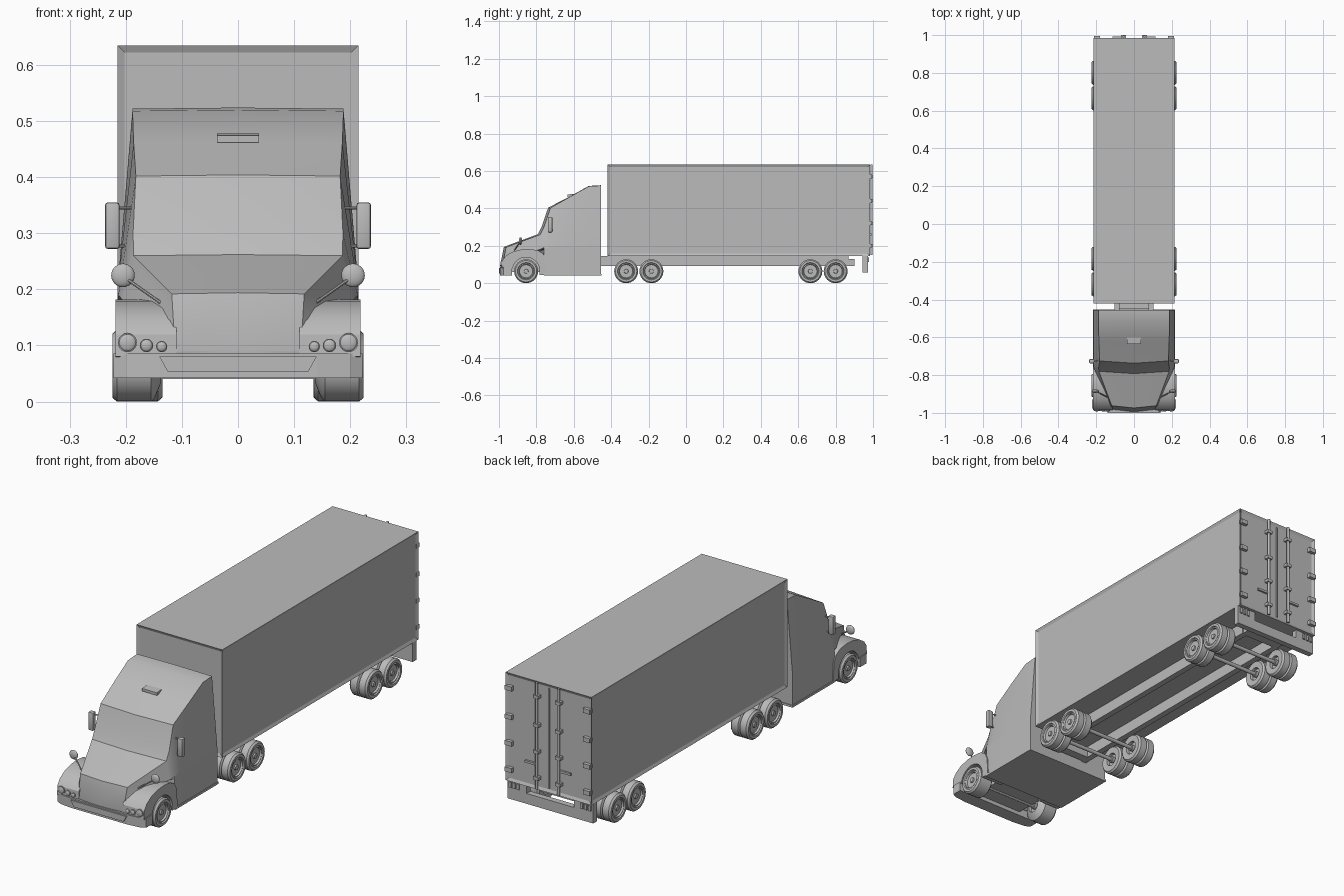
import bpy, bmesh, math
from mathutils import Vector

if "Cube" in bpy.data.objects:
    bpy.data.objects.remove(bpy.data.objects["Cube"], do_unlink=True)

grey = bpy.data.materials.new("plain_grey")
grey.use_nodes = True
GREY = (0.5, 0.5, 0.5, 1)
grey.diffuse_color = GREY
grey.node_tree.nodes["Principled BSDF"].inputs["Base Color"].default_value = GREY
SIDES = (("left", 1), ("right", -1))


def finish(name, bm, smooth=False):
    bmesh.ops.recalc_face_normals(bm, faces=bm.faces)
    me = bpy.data.meshes.new(name)
    bm.to_mesh(me)
    bm.free()
    me.materials.append(grey)
    ob = bpy.data.objects.new(name, me)
    bpy.context.collection.objects.link(ob)
    if smooth:
        bpy.ops.object.select_all(action="DESELECT")
        ob.select_set(True)
        bpy.context.view_layer.objects.active = ob
        bpy.ops.object.shade_smooth_by_angle(angle=math.radians(32))
    return ob


def box_mesh(x, y, z):
    bm = bmesh.new()
    for v in bmesh.ops.create_cube(bm, size=1)["verts"]:
        v.co = [lo + (c + 0.5) * (hi - lo) for c, (lo, hi) in zip(v.co, (x, y, z))]
    return bm


def box(name, x, y, z, bevel=0):
    bm = box_mesh(x, y, z)
    if bevel:
        bmesh.ops.bevel(bm, geom=bm.edges[:], offset=bevel, segments=2, affect="EDGES", profile=0.5)
    return finish(name, bm, bevel > 0)


def extrude(name, pts, axis, lo, hi, smooth=False):
    """Prism of a 2D outline: axis x takes (y, z), axis y (x, z), axis z (x, y)."""
    bm = bmesh.new()
    rings = []
    for t in (lo, hi):
        ring = []
        for p in pts:
            co = list(p)
            co.insert("xyz".index(axis), t)
            ring.append(bm.verts.new(co))
        bm.faces.new(ring)
        rings.append(ring)
    for i in range(len(pts)):
        j = (i + 1) % len(pts)
        bm.faces.new((rings[0][i], rings[0][j], rings[1][j], rings[1][i]))
    return finish(name, bm, smooth)


def rod(name, a, b, r, seg=12):
    a, b = Vector(a), Vector(b)
    bm = bmesh.new()
    bmesh.ops.create_cone(bm, cap_ends=True, segments=seg, radius1=r, radius2=r, depth=(b - a).length)
    bm.transform((b - a).to_track_quat("Z", "Y").to_matrix().to_4x4())
    bmesh.ops.translate(bm, verts=bm.verts, vec=(a + b) / 2)
    return finish(name, bm, True)


def ball(name, centre, scale):
    bm = bmesh.new()
    bmesh.ops.create_uvsphere(bm, u_segments=20, v_segments=12, radius=1)
    bmesh.ops.scale(bm, verts=bm.verts, vec=scale)
    bmesh.ops.translate(bm, verts=bm.verts, vec=centre)
    return finish(name, bm, True)


def wheel(name, side, y, profile, z=0.064):
    """Lathe a (radius, x) profile about the axle."""
    bm = bmesh.new()
    vs = [bm.verts.new((side * x, y, z + r)) for r, x in profile]
    es = [bm.edges.new(e) for e in zip(vs, vs[1:])]
    bmesh.ops.spin(bm, geom=vs + es, cent=(0, y, z), axis=(1, 0, 0), angle=math.tau, steps=32)
    bmesh.ops.remove_doubles(bm, verts=bm.verts, dist=0.0004)
    return finish(name, bm, True)


# Cargo box with recessed panels on the sides, front and back
bm = box_mesh((-0.215, 0.215), (-0.42, 0.985), (0.145, 0.635))
bm.normal_update()
panels = [f for f in bm.faces if abs(f.normal.z) < 0.5]
bmesh.ops.inset_individual(bm, faces=panels, thickness=0.018, depth=-0.006)
finish("cargo_box", bm)

# Rear doors: seam, lock bars, brackets and hinges
box("door_seam", (-0.003, 0.003), (0.975, 0.984), (0.163, 0.617))
for label, s in SIDES:
    rod(label + "_lock_bar", (s * 0.055, 0.992, 0.15), (s * 0.055, 0.992, 0.634), 0.006)
    for z in (0.2, 0.32, 0.44, 0.57):
        box(label + "_bar_bracket", (s * 0.055 - 0.013, s * 0.055 + 0.013), (0.976, 1.0), (z - 0.007, z + 0.007))
        box(label + "_hinge", (s * 0.196 - 0.017, s * 0.196 + 0.017), (0.976, 0.995), (z - 0.01, z + 0.01))
    box(label + "_bar_handle", (s * 0.085 - 0.03, s * 0.085 + 0.03), (0.984, 0.993), (0.255, 0.265))

# Rear underrun bumper with an open slot
box("rear_bumper", (-0.215, 0.215), (0.945, 0.972), (0.058, 0.105))
for label, s in SIDES:
    box(label + "_bumper_post", (s * 0.167 - 0.048, s * 0.167 + 0.048), (0.945, 0.972), (0.105, 0.146))
    for x in (0.16, 0.18, 0.2):
        box(label + "_rear_lamp", (s * x - 0.006, s * x + 0.006), (0.972, 0.978), (0.112, 0.138))

# Chassis rails and cross members
for label, s in SIDES:
    box(label + "_chassis_rail", (s * 0.09 - 0.014, s * 0.09 + 0.014), (-0.46, 0.87), (0.092, 0.146))
for y in (-0.45, 0.86):
    box("cross_member", (-0.1, 0.1), (y, y + 0.04), (0.092, 0.13))

# Wheels and axles
rim = [(0, 0.219), (0.011, 0.219), (0.012, 0.213), (0.035, 0.213), (0.038, 0.221),
       (0.043, 0.219), (0.046, 0.224), (0.057, 0.224), (0.064, 0.216)]
inner_hub = [(0.03, 0.137), (0.028, 0.15), (0.014, 0.15), (0.014, 0.135), (0, 0.135)]
dual = rim + [(0.064, 0.185), (0.055, 0.18), (0.064, 0.175), (0.064, 0.143), (0.057, 0.135)] + inner_hub
single = rim + [(0.064, 0.155), (0.057, 0.148)] + inner_hub
for y in (-0.855, -0.32, -0.185, 0.665, 0.8):
    rod("axle", (-0.16, y, 0.064), (0.16, y, 0.064), 0.009)
    for label, s in SIDES:
        wheel(label + "_wheel", s, y, single if y < -0.8 else dual)

# Cab and hood lofted along y: y, top width, top z, shoulder width, shoulder z, base width, base z
sections = [
    (-0.982, 0.112, 0.090, 0.113, 0.088, 0.112, 0.06),
    (-0.962, 0.118, 0.192, 0.125, 0.140, 0.120, 0.06),
    (-0.780, 0.186, 0.260, 0.205, 0.180, 0.125, 0.06),
    (-0.760, 0.187, 0.300, 0.213, 0.190, 0.213, 0.045),
    (-0.725, 0.182, 0.402, 0.215, 0.200, 0.215, 0.045),
    (-0.620, 0.186, 0.462, 0.215, 0.200, 0.215, 0.045),
    (-0.520, 0.188, 0.518, 0.215, 0.200, 0.215, 0.045),
    (-0.455, 0.188, 0.522, 0.215, 0.200, 0.215, 0.045),
]
bm = bmesh.new()
loops = []
for y, wt, zt, wm, zm, wb, zb in sections:
    half = [(wt, zt), (wm, zm), (wb, zm - 0.01), (wb, zb)]
    ring = [(x, z) for x, z in half] + [(-x, z) for x, z in reversed(half)]
    loop = [bm.verts.new((x, y, z)) for x, z in ring]
    loop.append(bm.verts.new((0, y - (0.012 if y < -0.7 else 0), zt + 0.002)))
    loops.append(loop)
for a, b in zip(loops, loops[1:]):
    for i in range(len(a)):
        j = (i + 1) % len(a)
        bm.faces.new((a[i], a[j], b[j], b[i]))
bm.faces.new(loops[0])
bm.faces.new(loops[-1])
finish("cab", bm, True)
box("cab_floor", (-0.218, 0.218), (-0.76, -0.452), (0.04, 0.05))
extrude("roof_marker", [(-0.634, 0.462), (-0.634, 0.474), (-0.6, 0.478), (-0.6, 0.464)], "x", -0.037, 0.037)

# Front fenders with an arch over each wheel
arch = [(-0.855 + 0.073 * math.cos(math.radians(a)), 0.066 + 0.073 * math.sin(math.radians(a)))
        for a in range(-10, 171, 15)]
outer = [(-0.985, 0.08), (-0.983, 0.12), (-0.965, 0.145), (-0.93, 0.167), (-0.885, 0.179), (-0.84, 0.182),
         (-0.795, 0.177), (-0.765, 0.16), (-0.75, 0.13), (-0.744, 0.045), (-0.782, 0.045)]
for label, s in SIDES:
    extrude(label + "_fender", outer + arch, "x", s * 0.11, s * 0.218, True)
    # Headlights
    for x, z, r in ((0.197, 0.105, 0.017), (0.163, 0.1, 0.012), (0.136, 0.098, 0.01)):
        rod(label + "_headlight", (s * x, -0.97, z), (s * x, -0.988, z), r, 20)
        ball(label + "_headlight_lens", (s * x, -0.987, z), (r * 0.9, 0.005, r * 0.9))
    # Door mirrors
    box(label + "_mirror", (s * 0.224 - 0.013, s * 0.224 + 0.013), (-0.738, -0.715), (0.272, 0.355), 0.005)
    for z in (0.278, 0.345):
        rod(label + "_mirror_arm", (s * 0.185, -0.722, z), (s * 0.222, -0.727, z), 0.003, 8)
    # Hood mirrors
    rod(label + "_hood_mirror_arm", (s * 0.132, -0.92, 0.172), (s * 0.2, -0.887, 0.22), 0.003, 8)
    ball(label + "_hood_mirror", (s * 0.205, -0.885, 0.225), (0.021, 0.009, 0.021))

# Bowed front bumper with a raised centre plate
extrude("front_bumper", [(-0.222, -0.93), (-0.222, -0.975), (-0.2, -0.987), (-0.14, -0.994), (0.14, -0.994),
                         (0.2, -0.987), (0.222, -0.975), (0.222, -0.93)], "z", 0.042, 0.086)
extrude("bumper_plate", [(-0.14, 0.08), (-0.125, 0.053), (0.125, 0.053), (0.14, 0.08)], "y", -1.0, -0.992)
